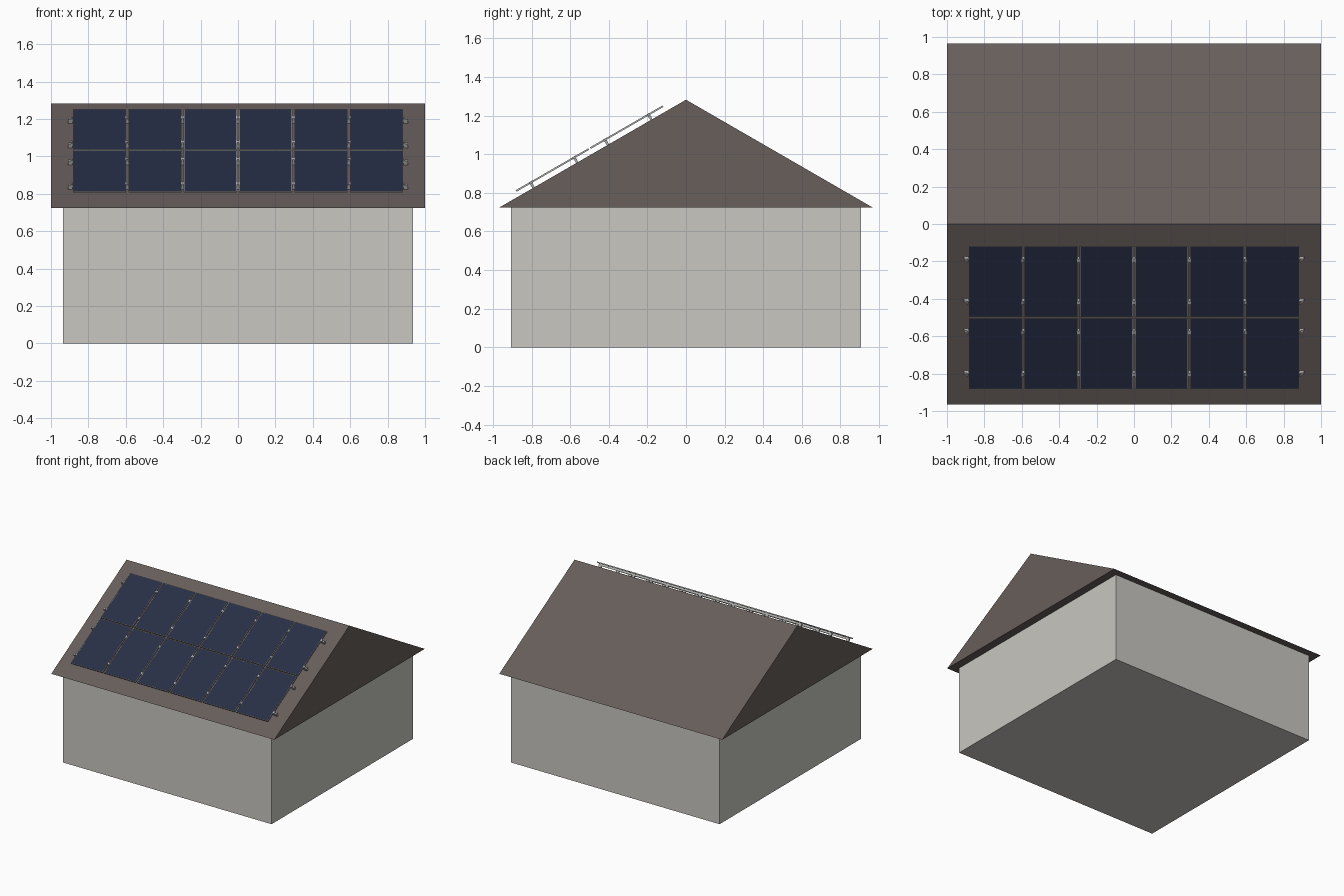
import bpy, bmesh, math
from mathutils import Matrix, Vector

if "Cube" in bpy.data.objects:
    bpy.data.objects.remove(bpy.data.objects["Cube"])

WALL_X, WALL_Y, EAVE = 0.935, 0.905, 0.725
ROOF_X, ROOF_Y, RIDGE = 1.0, 0.965, 1.282
PITCH = math.atan2(RIDGE - EAVE, ROOF_Y)
# Local frame of the front slope: x along ridge, y up the slope, z off the roof
SLOPE = Matrix.Translation((0, 0, RIDGE)) @ Matrix.Rotation(PITCH, 4, 'X')


def material(name, rgb):
    m = bpy.data.materials.new(name)
    m.diffuse_color = (*rgb, 1)
    m.use_nodes = True
    m.node_tree.nodes["Principled BSDF"].inputs["Base Color"].default_value = m.diffuse_color
    return m


wall_mat = material("wall", (0.58, 0.57, 0.53))
roof_mat = material("roof", (0.135, 0.112, 0.104))
metal = material("metal", (0.45, 0.45, 0.44))
glass = material("solar_cell", (0.02, 0.028, 0.06))


def finish(name, bm, mats, matrix=Matrix.Identity(4)):
    bmesh.ops.recalc_face_normals(bm, faces=bm.faces[:])
    mesh = bpy.data.meshes.new(name)
    bm.to_mesh(mesh)
    bm.free()
    for m in mats:
        mesh.materials.append(m)
    ob = bpy.data.objects.new(name, mesh)
    ob.matrix_world = matrix
    bpy.context.collection.objects.link(ob)
    return ob


def box(bm, x, y, z):
    """Add a box spanning three (low, high) ranges."""
    spans = (x, y, z)
    size = [b - a for a, b in spans]
    mid = Vector([(a + b) / 2 for a, b in spans])
    mat = Matrix.Translation(mid) @ Matrix.Diagonal((*size, 1))
    return bmesh.ops.create_cube(bm, size=1, matrix=mat)["verts"]


# Walls
bm = bmesh.new()
box(bm, (-WALL_X, WALL_X), (-WALL_Y, WALL_Y), (0, EAVE))
finish("walls", bm, [wall_mat])

# Gable roof: triangle extruded along the ridge
bm = bmesh.new()
tri = bm.faces.new([bm.verts.new((-ROOF_X, y, z)) for y, z in
                    ((-ROOF_Y, EAVE), (ROOF_Y, EAVE), (0, RIDGE))])
ext = bmesh.ops.extrude_face_region(bm, geom=[tri], use_keep_orig=True)["geom"]
bmesh.ops.translate(bm, vec=(2 * ROOF_X, 0, 0),
                    verts=[g for g in ext if isinstance(g, bmesh.types.BMVert)])
finish("gable_roof", bm, [roof_mat])

# Solar array layout
COLS, GAP, HALF = 6, 0.012, 0.883
PANEL_W = (2 * HALF - (COLS - 1) * GAP) / COLS
PANEL_L, TOP, ROW_GAP = 0.434, -0.12, 0.010
LOW, HIGH = 0.026, 0.035

for row in range(2):
    y1 = TOP - row * (PANEL_L + ROW_GAP)
    y0 = y1 - PANEL_L
    # Framed panels with slightly recessed cells
    for col in range(COLS):
        x0 = -HALF + col * (PANEL_W + GAP)
        bm = bmesh.new()
        box(bm, (x0, x0 + PANEL_W), (y0, y1), (LOW, HIGH))
        bm.normal_update()
        face = max(bm.faces, key=lambda f: f.calc_center_median().z)
        bmesh.ops.inset_region(bm, faces=[face], thickness=0.005)
        face.material_index = 1
        bmesh.ops.translate(bm, vec=(0, 0, -0.001), verts=face.verts[:])
        finish(f"solar_panel_{row}_{col}", bm, [metal, glass], SLOPE)

    # Two mounting rails per row, with feet, mid clamps and end clamps
    for i, frac in enumerate((0.2, 0.8)):
        y = y1 - frac * PANEL_L
        bm = bmesh.new()
        box(bm, (-0.91, 0.91), (y - 0.007, y + 0.007), (0.011, LOW))
        finish(f"rail_{row}_{i}", bm, [metal], SLOPE)

        bm = bmesh.new()
        for k in range(COLS + 1):
            x = -0.897 + k * 2 * 0.897 / COLS
            box(bm, (x - 0.012, x + 0.012), (y - 0.006, y + 0.006), (-0.003, 0.012))
        finish(f"rail_feet_{row}_{i}", bm, [metal], SLOPE)

        bm = bmesh.new()
        for k in range(1, COLS):
            x = -HALF + k * (PANEL_W + GAP) - GAP / 2
            box(bm, (x - 0.005, x + 0.005), (y - 0.01, y + 0.01), (LOW, HIGH + 0.001))
        for s in (-1, 1):
            x = s * (HALF + 0.006)
            box(bm, (x - 0.005, x + 0.005), (y - 0.01, y + 0.01), (LOW, HIGH))
        finish(f"panel_clamps_{row}_{i}", bm, [metal], SLOPE)
